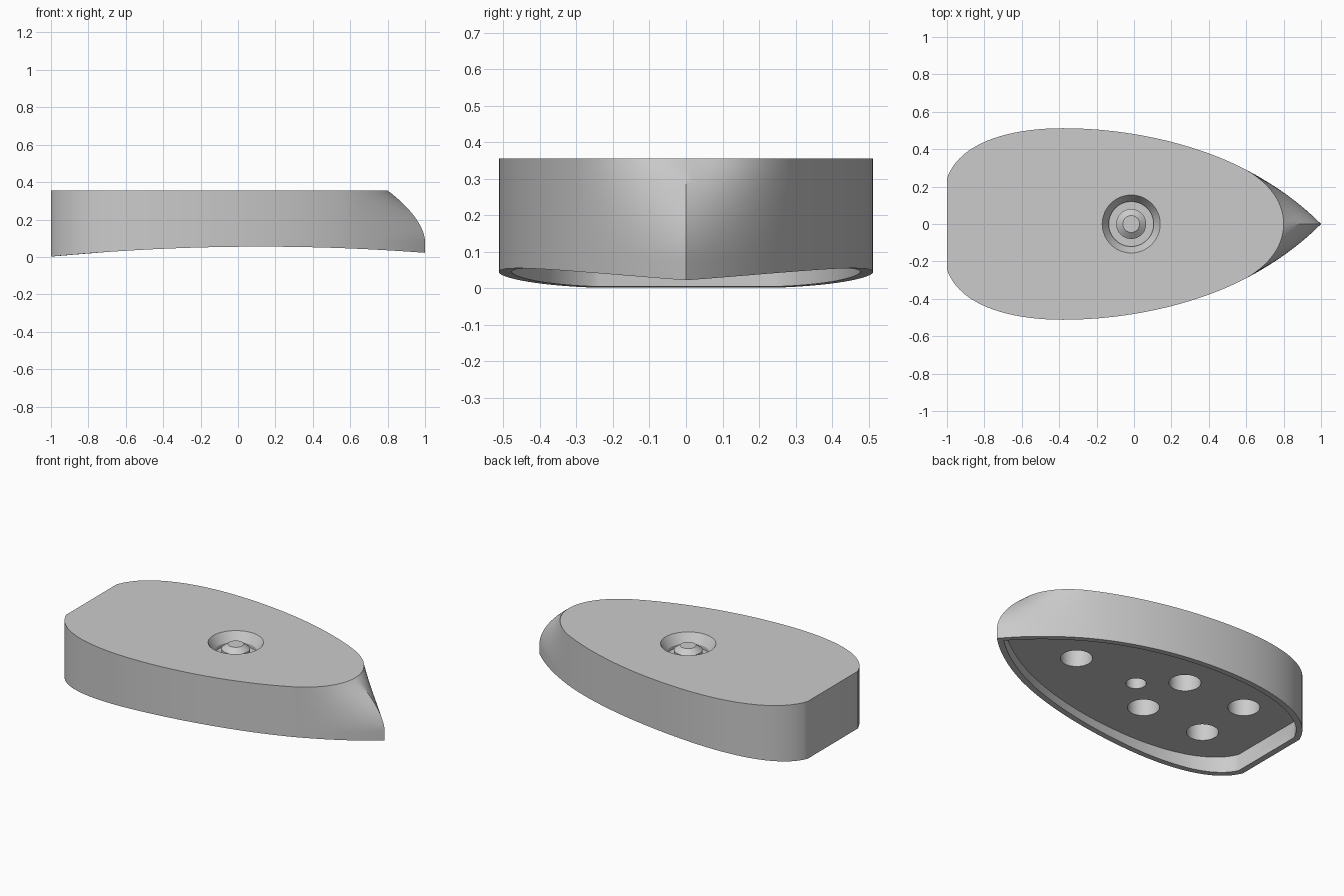
import bpy, bmesh, math
from mathutils import Vector
from mathutils.geometry import interpolate_bezier

if "Cube" in bpy.data.objects:
    bpy.data.objects.remove(bpy.data.objects["Cube"])

TOP, FLOOR, WALL = 0.355, 0.108, 0.035
DISH_X = -0.015

grey = bpy.data.materials.new("plain grey")
grey.use_nodes = True
COLOUR = (0.6, 0.6, 0.6, 1)
grey.diffuse_color = COLOUR
grey.node_tree.nodes["Principled BSDF"].inputs["Base Color"].default_value = COLOUR


def curve(a, b, c, d, n):
    return interpolate_bezier(*[Vector((*p, 0)) for p in (a, b, c, d)], n)


def mirrored(half):
    """Close a half outline running from the stern corner to the bow tip."""
    return half + [Vector((p.x, -p.y, 0)) for p in reversed(half[:-1])]


def keel(x):
    return 0.055 - 0.0425 * (x - 0.12) ** 2


def loft(name, rings):
    """Skin a stack of closed rings and cap both ends."""
    bm = bmesh.new()
    loops = [[bm.verts.new(p) for p in ring] for ring in rings]
    for low, high in zip(loops, loops[1:]):
        for i in range(len(low)):
            j = (i + 1) % len(low)
            bm.faces.new((low[i], low[j], high[j], high[i]))
    first_cap = bm.faces.new(loops[0][::-1])
    bm.faces.new(loops[-1])
    bm.normal_update()
    bmesh.ops.triangulate(bm, faces=[first_cap])
    if bm.calc_volume(signed=True) < 0:
        bmesh.ops.reverse_faces(bm, faces=bm.faces)
    mesh = bpy.data.meshes.new(name)
    bm.to_mesh(mesh)
    bm.free()
    mesh.materials.append(grey)
    obj = bpy.data.objects.new(name, mesh)
    bpy.context.collection.objects.link(obj)
    return obj


def circle_ring(x, y, r, z, n=48):
    return [(x + r * math.cos(math.tau * i / n), y + r * math.sin(math.tau * i / n), z)
            for i in range(n)]


# Hull outline: straight stern, swelling sides, pointed foot and rounded deck bow
sides = (curve((-1, 0.245), (-0.93, 0.44), (-0.66, 0.512), (-0.38, 0.512), 20)
         + curve((-0.38, 0.512), (-0.03, 0.512), (0.33, 0.43), (0.6, 0.29), 24)[1:])
pointed = curve((0.6, 0.29), (0.75, 0.21), (0.88, 0.12), (1, 0), 20)[1:]
rounded = curve((0.6, 0.29), (0.72, 0.22), (0.8, 0.12), (0.8, 0), 20)[1:]
foot = mirrored(sides + pointed)

# Hull: the bow blends from pointed to rounded on the way up
rings = [[(p.x, p.y, keel(p.x)) for p in foot]]
STEPS = 16
for k in range(STEPS + 1):
    t = k / STEPS
    bow = [a.lerp(b, t ** 1.8) for a, b in zip(pointed, rounded)]
    z = 0.08 + (TOP - 0.08) * t
    rings.append([(p.x, p.y, z) for p in mirrored(sides + bow)])
hull = loft("hull", rings)

# Underside pocket: outline moved inward, without the points that cross at the tip
half_inner = []
tip = len(sides) + len(pointed) - 1
for i in range(tip + 1):
    p = foot[i]
    a = (p - foot[i - 1]).normalized()
    b = (foot[i + 1] - p).normalized()
    inward = Vector((a.y + b.y, -a.x - b.x, 0)).normalized()
    moved = p + inward * WALL / inward.dot(Vector((a.y, -a.x, 0)))
    if i == tip:
        half_inner.append(Vector((moved.x, 0, 0)))
    elif moved.y > 0.005:
        half_inner.append(moved)
inner = mirrored(half_inner)
cutters = [loft("pocket_cutter", [[(p.x, p.y, z) for p in inner] for z in (-0.1, FLOOR)])]

# Blind sockets in the pocket floor
sockets = [(0.42, 0, 0.09, 0.3), (DISH_X, 0, 0.057, 0.24)]
sockets += [(x, s * 0.18, 0.09, 0.3) for x in (-0.22, -0.65) for s in (1, -1)]
for x, y, r, end in sockets:
    cutters.append(loft("socket_cutter", [circle_ring(x, y, r, z) for z in (0.07, end)]))

# Round dish in the deck, leaving a bevelled knob in its middle
profile = [(0.1614, 0.365), (0.12, 0.3), (0.12, 0.28), (0.08, 0.28),
           (0.08, 0.318), (0.045, 0.345)]
cutters.append(loft("dish_cutter", [circle_ring(DISH_X, 0, r, z) for r, z in profile]))

# Carve everything out of the hull
bpy.context.view_layer.objects.active = hull
hull.select_set(True)
for cutter in cutters:
    mod = hull.modifiers.new("carve", 'BOOLEAN')
    mod.operation, mod.solver, mod.object = 'DIFFERENCE', 'EXACT', cutter
    bpy.ops.object.modifier_apply(modifier=mod.name)
    bpy.data.objects.remove(cutter)

bpy.ops.object.shade_smooth_by_angle(angle=math.radians(25))
